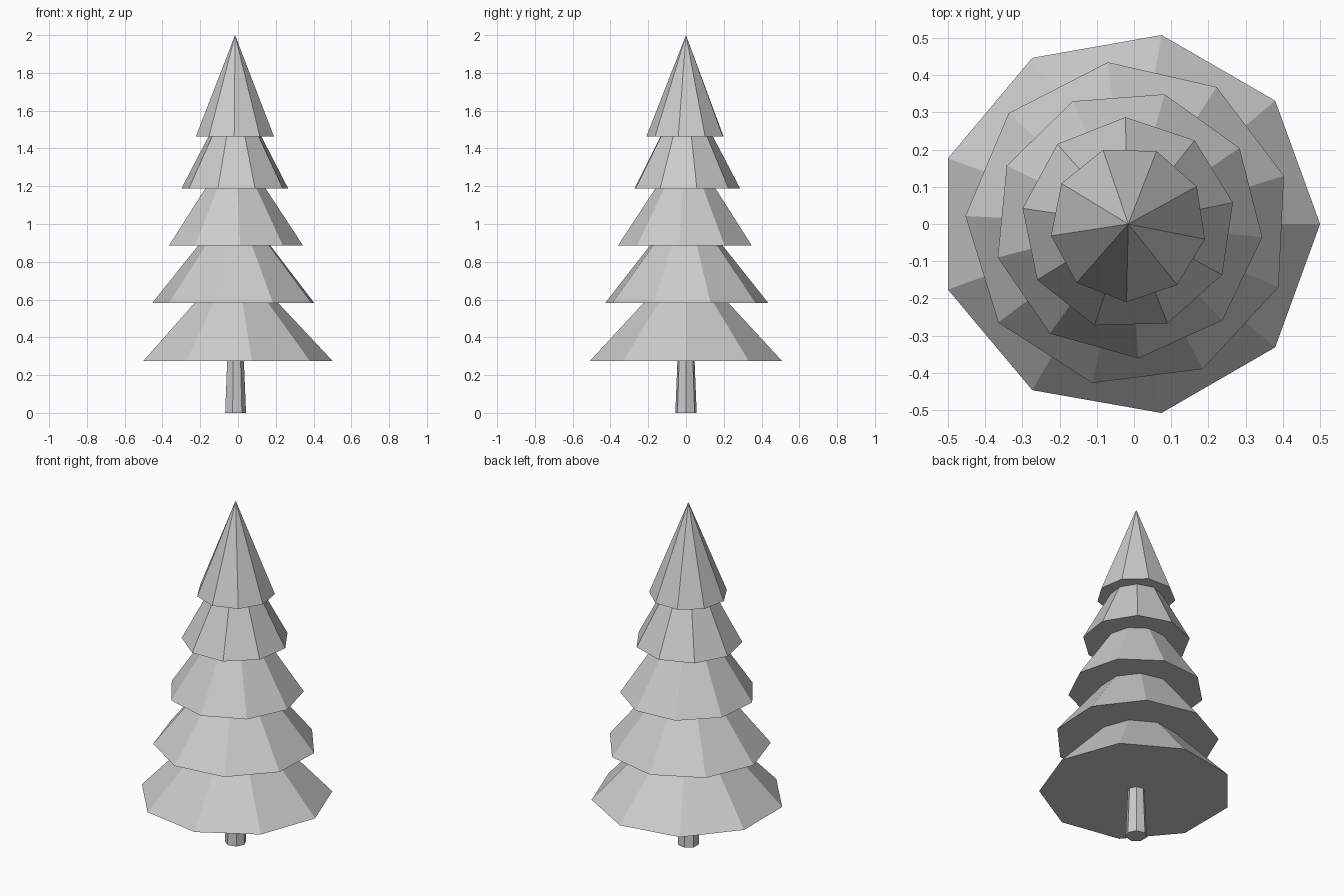
import bpy
import bmesh
from math import cos, sin, tau

cube = bpy.data.objects.get("Cube")
if cube:
    bpy.data.objects.remove(cube, do_unlink=True)

AXIS_X = -0.0155   # the odd-sided rings are not symmetric in x

grey = bpy.data.materials.new("light_grey")
grey.use_nodes = True
colour = (0.6, 0.6, 0.6, 1.0)
grey.diffuse_color = colour
grey.node_tree.nodes["Principled BSDF"].inputs["Base Color"].default_value = colour


def tapered(name, sides, r_low, r_top, z_low, z_top, turn=0.0):
    """Closed flat-shaded cone (r_top = 0) or truncated cone."""
    bm = bmesh.new()

    def ring(r, z):
        angles = [turn + tau * i / sides for i in range(sides)]
        return [bm.verts.new((r * cos(a), r * sin(a), z)) for a in angles]

    low = ring(r_low, 0)
    bm.faces.new(low[::-1])
    if r_top:
        top = ring(r_top, z_top - z_low)
        bm.faces.new(top)
    else:
        tip = bm.verts.new((0, 0, z_top - z_low))
    for i in range(sides):
        j = (i + 1) % sides
        upper = [top[j], top[i]] if r_top else [tip]
        bm.faces.new([low[i], low[j]] + upper)
    bmesh.ops.recalc_face_normals(bm, faces=bm.faces)
    mesh = bpy.data.meshes.new(name)
    bm.to_mesh(mesh)
    bm.free()
    mesh.materials.append(grey)
    obj = bpy.data.objects.new(name, mesh)
    obj.location = (AXIS_X, 0, z_low)
    bpy.context.collection.objects.link(obj)
    return obj


# Trunk, reaching just inside the lowest tier
tapered("trunk", 7, 0.058, 0.046, 0, 0.29)

# Five foliage tiers: base radius, base height, tip height; each turned further
tiers = [
    (0.5155, 0.276, 0.825),
    (0.438, 0.583, 1.13),
    (0.362, 0.885, 1.435),
    (0.287, 1.188, 1.735),
    (0.21, 1.463, 2.0),
]
for n, (radius, z_low, z_top) in enumerate(tiers):
    tapered(f"foliage_tier_{n + 1}", 9, radius, 0, z_low, z_top, turn=0.3 * n)
